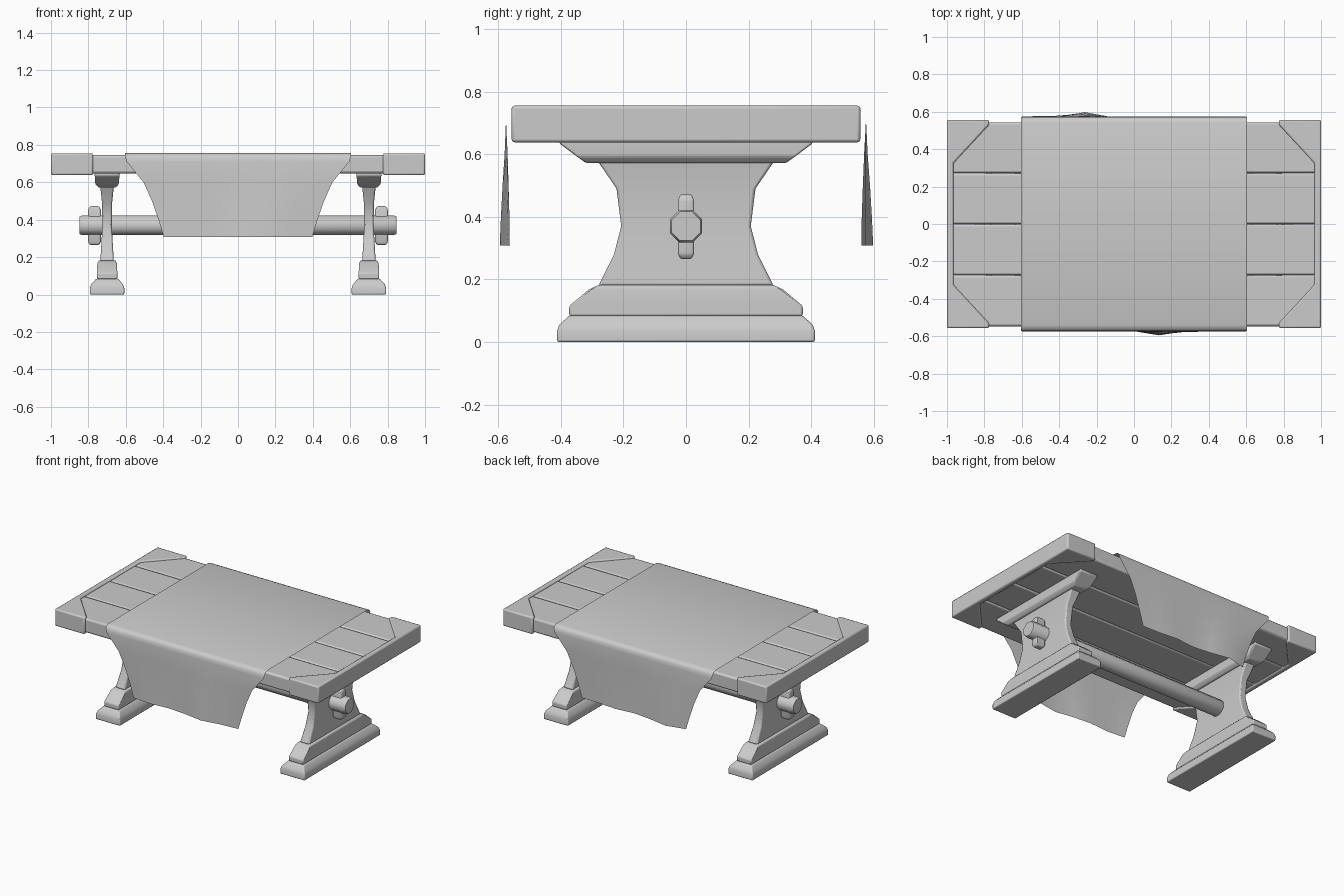
import bpy, bmesh, math

if "Cube" in bpy.data.objects:
    bpy.data.objects.remove(bpy.data.objects["Cube"])


def finish(name, bm, bevel=0.0, segs=2, angle=40):
    bmesh.ops.recalc_face_normals(bm, faces=bm.faces)
    me = bpy.data.meshes.new(name)
    bm.to_mesh(me)
    bm.free()
    ob = bpy.data.objects.new(name, me)
    bpy.context.collection.objects.link(ob)
    if bevel:
        m = ob.modifiers.new("bevel", 'BEVEL')
        m.width, m.segments, m.limit_method = bevel, segs, 'ANGLE'
        m.angle_limit = math.radians(30)
    bpy.ops.object.select_all(action='DESELECT')
    ob.select_set(True)
    bpy.context.view_layer.objects.active = ob
    bpy.ops.object.shade_smooth_by_angle(angle=math.radians(angle))
    return ob


def loft(bm, rings):
    loops = [[bm.verts.new(p) for p in r] for r in rings]
    n = len(loops[0])
    for a, b in zip(loops, loops[1:]):
        for i in range(n):
            bm.faces.new((a[i], a[(i + 1) % n], b[(i + 1) % n], b[i]))
    bm.faces.new(loops[0])
    bm.faces.new(loops[-1])


def stack(name, cx, levels, bevel, cy=0.0):
    """Rectangular sections (half x, half y, z) joined upwards."""
    bm = bmesh.new()
    loft(bm, [[(cx - a, cy - b, z), (cx + a, cy - b, z), (cx + a, cy + b, z), (cx - a, cy + b, z)]
              for a, b, z in levels])
    return finish(name, bm, bevel)


# Four table top planks
for i in range(4):
    stack(f"plank_{i + 1}", 0, [(0.975, 0.136, 0.648), (0.975, 0.136, 0.745)], 0.012,
          cy=-0.411 + 0.273 * i)

for side, s in (("left", -1), ("right", 1)):
    # End cap with triangular corners
    bm = bmesh.new()
    half = [(1, 0.557), (0.775, 0.557), (0.775, 0.53), (0.965, 0.325)]
    pts = half + [(x, -y) for x, y in reversed(half)]
    loft(bm, [[(s * x, y, z) for x, y in pts] for z in (0.638, 0.755)])
    finish(f"{side}_end_cap", bm, 0.009)

    # Trestle: foot, plinth, waisted upright and bearer
    c = s * 0.7
    stack(f"{side}_foot", c, [(0.092, 0.412, 0), (0.092, 0.412, 0.035),
                              (0.085, 0.405, 0.055), (0.058, 0.372, 0.085)], 0.006)
    stack(f"{side}_plinth", c, [(0.055, 0.373, 0.083), (0.055, 0.373, 0.115),
                                (0.052, 0.31, 0.168), (0.045, 0.28, 0.182)], 0.006)
    stack(f"{side}_upright", c, [(0.036, 0.28, 0.18), (0.03, 0.23, 0.28), (0.025, 0.207, 0.37),
                                 (0.027, 0.222, 0.49), (0.036, 0.28, 0.575), (0.04, 0.29, 0.60)], 0.008)
    stack(f"{side}_bearer", c, [(0.045, 0.32, 0.572), (0.063, 0.345, 0.59),
                                (0.066, 0.405, 0.635), (0.066, 0.405, 0.65)], 0.006)
    # Locking peg through the stretcher end
    stack(f"{side}_peg", s * 0.767, [(0.024, 0.017, 0.265), (0.034, 0.025, 0.28),
                                     (0.034, 0.025, 0.455), (0.024, 0.017, 0.472)], 0.006)

# Octagonal stretcher
bm = bmesh.new()
loft(bm, [[(x, r * math.cos(math.pi * (k + .5) / 4), 0.37 + r * math.sin(math.pi * (k + .5) / 4))
           for k in range(8)] for x, r in ((-0.847, 0.05), (-0.835, 0.056), (0.835, 0.056), (0.847, 0.05))])
finish("stretcher", bm, angle=50)

# Cloth runner: (depth, height, half width, fold strength) down each side
drop = [(0.54, 0.756, 0.603, 0), (0.562, 0.749, 0.603, 0), (0.572, 0.735, 0.603, 0),
        (0.575, 0.71, 0.595, 0), (0.572, 0.60, 0.505, 0.3), (0.571, 0.50, 0.46, 0.6),
        (0.57, 0.40, 0.425, 0.85), (0.57, 0.308, 0.397, 1)]
front = [-0.007, 0.004, -0.007, 0.003, 0.025, 0.003, -0.007]
back = [-0.004, 0.028, 0.004, -0.01, 0.004, -0.007, -0.01]
bm = bmesh.new()
rows = []
for sy, fold, order in ((-1, front, drop[::-1]), (1, back, drop)):
    for d, z, w, f in order:
        rows.append([bm.verts.new((w * (i - 3) / 3, sy * (d + f * fold[i]), z)) for i in range(7)])
for a, b in zip(rows, rows[1:]):
    for i in range(6):
        bm.faces.new((a[i], a[i + 1], b[i + 1], b[i]))
finish("cloth_runner", bm, angle=60)
